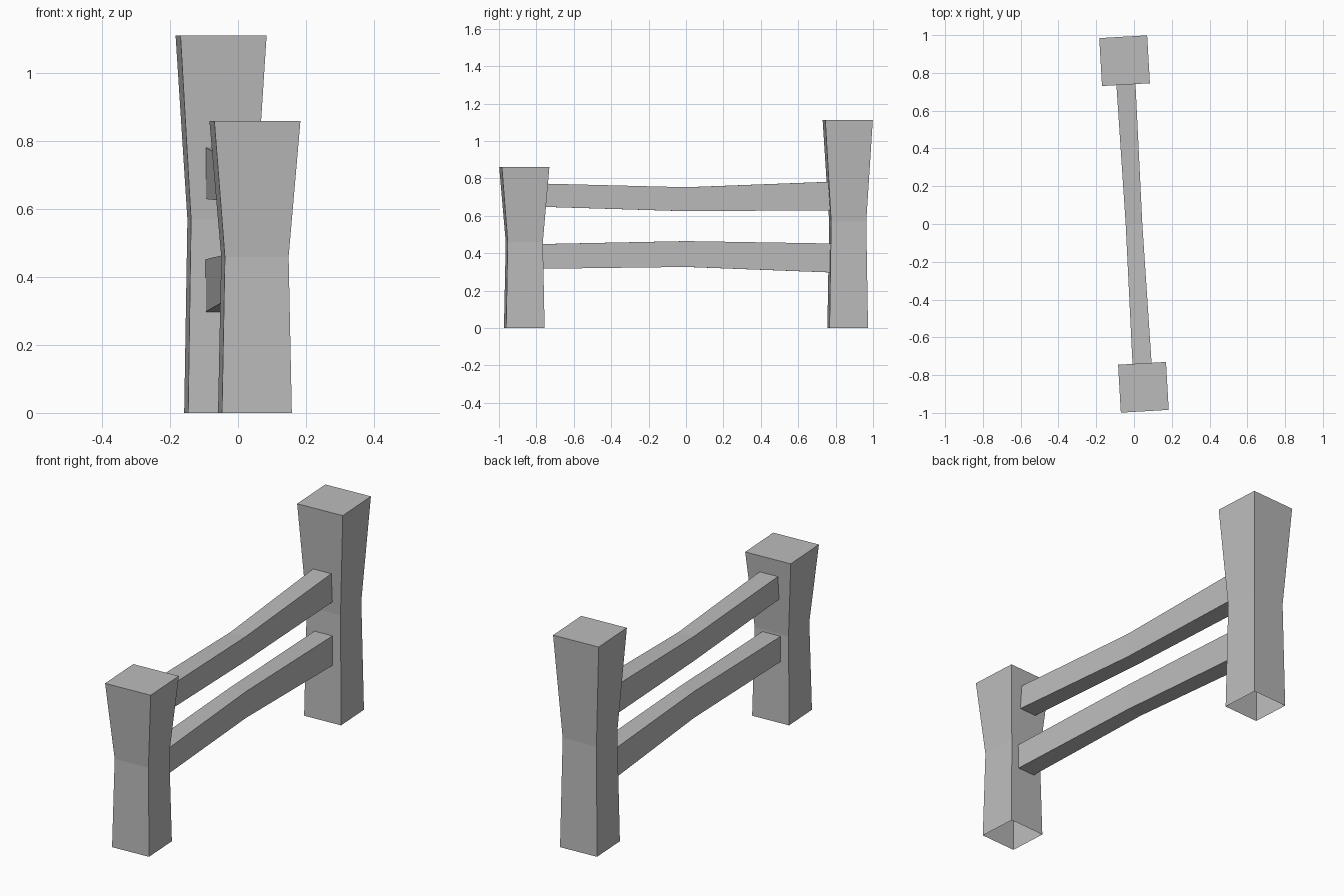
import bpy, bmesh
from math import radians
from mathutils import Matrix

cube = bpy.data.objects.get("Cube")
if cube:
    bpy.data.objects.remove(cube, do_unlink=True)

grey = bpy.data.materials.new("plain grey")
grey.use_nodes = True
COLOUR = (0.5, 0.5, 0.5, 1)
grey.diffuse_color = COLOUR
grey.node_tree.nodes["Principled BSDF"].inputs["Base Color"].default_value = COLOUR

# The whole fence stands slightly turned
TURN = Matrix.Rotation(radians(3.3), 4, "Z")


def loft(name, rings, cap_start=True):
    """Skin a row of four-cornered sections and cap the ends."""
    bm = bmesh.new()
    loops = [[bm.verts.new(p) for p in ring] for ring in rings]
    for a, b in zip(loops, loops[1:]):
        for i in range(4):
            j = (i + 1) % 4
            bm.faces.new((a[i], a[j], b[j], b[i]))
    bm.faces.new(loops[-1])
    cap = bm.faces.new(loops[0][::-1])
    bmesh.ops.recalc_face_normals(bm, faces=bm.faces)
    if not cap_start:
        bmesh.ops.delete(bm, geom=[cap], context="FACES_ONLY")
    bm.transform(TURN)
    mesh = bpy.data.meshes.new(name)
    bm.to_mesh(mesh)
    bm.free()
    mesh.materials.append(grey)
    obj = bpy.data.objects.new(name, mesh)
    bpy.context.collection.objects.link(obj)


def post(name, y, waist, height):
    """Square post, open underneath, narrow at the waist and flared on top."""
    rings = []
    for z, h in ((0, 0.103), (waist, 0.094), (height, 0.127)):
        rings.append([(-h, y - h, z), (h, y - h, z), (h, y + h, z), (-h, y + h, z)])
    loft(name, rings, cap_start=False)


def rail(name, sections):
    """Bent beam given by (y, half width, bottom, top) sections."""
    loft(name, [[(-w, y, lo), (w, y, lo), (w, y, hi), (-w, y, hi)]
                for y, w, lo, hi in sections])


# Posts
post("front_post", -0.866, 0.46, 0.86)
post("back_post", 0.866, 0.57, 1.112)

# Rails
rail("upper_rail", [(-0.79, 0.051, 0.649, 0.773), (0, 0.044, 0.625, 0.753), (0.79, 0.051, 0.63, 0.783)])
rail("lower_rail", [(-0.79, 0.051, 0.317, 0.449), (0, 0.044, 0.327, 0.465), (0.79, 0.051, 0.297, 0.452)])
